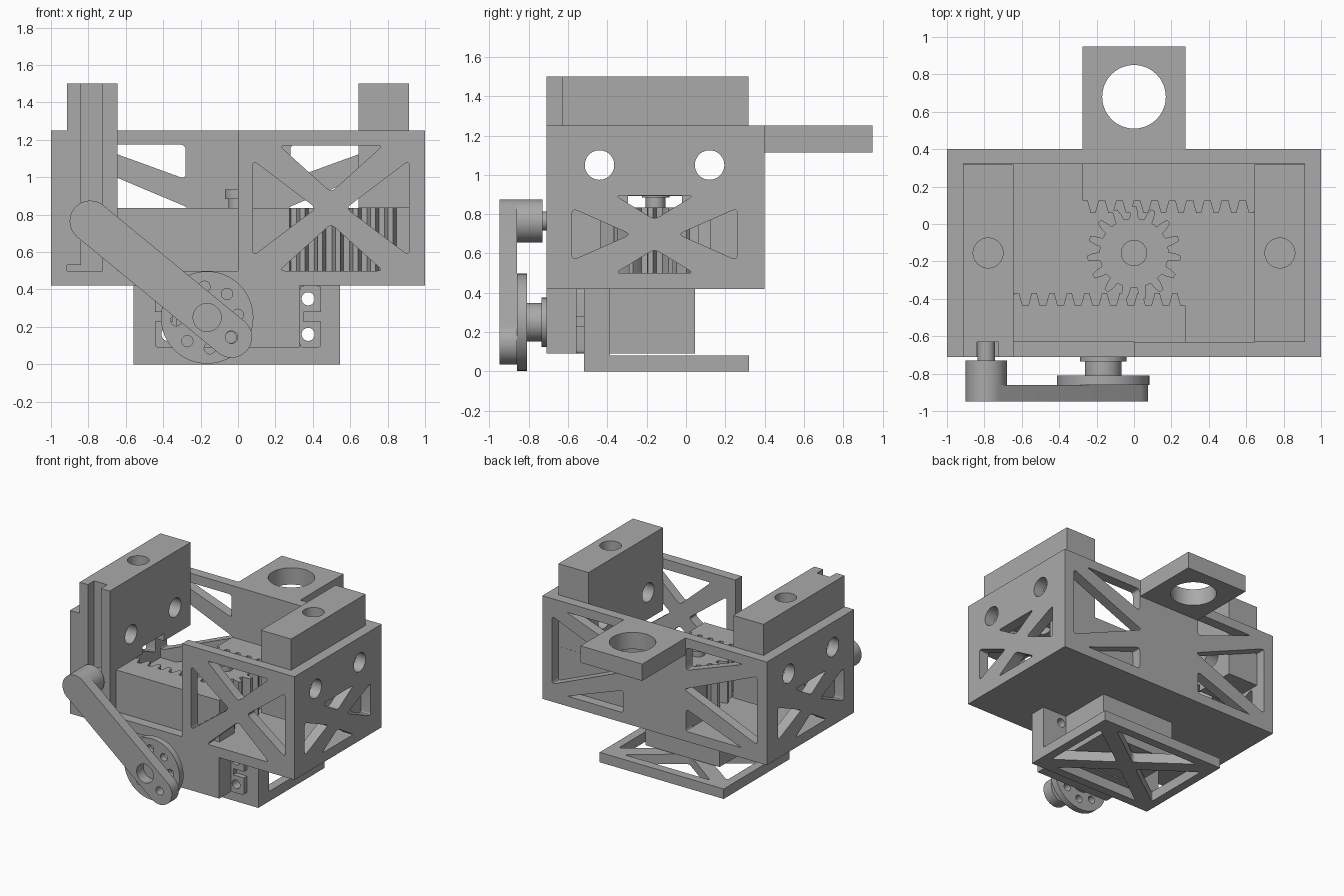
import bpy, bmesh, math

cube = bpy.data.objects.get("Cube")
if cube:
    bpy.data.objects.remove(cube, do_unlink=True)

grey = bpy.data.materials.new("machined grey")
grey.use_nodes = True
grey.diffuse_color = (0.4, 0.4, 0.4, 1)
grey.node_tree.nodes["Principled BSDF"].inputs["Base Color"].default_value = (0.4, 0.4, 0.4, 1)


def prism(name, pts, axis, lo, hi):
    """Extrude a 2D outline along an axis."""
    place = {"x": lambda a, b, d: (d, a, b),
             "y": lambda a, b, d: (a, d, b),
             "z": lambda a, b, d: (a, b, d)}[axis]
    bm = bmesh.new()
    low = [bm.verts.new(place(a, b, lo)) for a, b in pts]
    high = [bm.verts.new(place(a, b, hi)) for a, b in pts]
    bm.faces.new(low)
    bm.faces.new(high)
    n = len(pts)
    for i in range(n):
        j = (i + 1) % n
        bm.faces.new((low[i], low[j], high[j], high[i]))
    bmesh.ops.recalc_face_normals(bm, faces=bm.faces)
    mesh = bpy.data.meshes.new(name)
    bm.to_mesh(mesh)
    bm.free()
    mesh.materials.append(grey)
    ob = bpy.data.objects.new(name, mesh)
    bpy.context.collection.objects.link(ob)
    return ob


def box(name, x0, x1, y0, y1, z0, z1):
    return prism(name, [(x0, y0), (x1, y0), (x1, y1), (x0, y1)], "z", z0, z1)


def circle(a, b, r, n=48):
    return [(a + r * math.cos(2 * math.pi * i / n), b + r * math.sin(2 * math.pi * i / n)) for i in range(n)]


def rounded(pts, r=0.03):
    """Soften each corner of an outline with a small curve."""
    out = []
    for i, (px, py) in enumerate(pts):
        ends = []
        for qx, qy in (pts[i - 1], pts[(i + 1) % len(pts)]):
            d = math.hypot(qx - px, qy - py)
            t = min(r, d * 0.4) / d
            ends.append((px + (qx - px) * t, py + (qy - py) * t))
        (ax, ay), (bx, by) = ends
        for k in range(5):
            t = k / 4
            out.append(((1 - t) ** 2 * ax + 2 * t * (1 - t) * px + t * t * bx,
                        (1 - t) ** 2 * ay + 2 * t * (1 - t) * py + t * t * by))
    return out


def cut(ob, *cutters):
    """Subtract each cutter, then discard it."""
    for c in cutters:
        c.hide_render = True
        mod = ob.modifiers.new("cut", "BOOLEAN")
        mod.operation = "DIFFERENCE"
        mod.solver = "EXACT"
        mod.object = c
        deps = bpy.context.evaluated_depsgraph_get()
        mesh = bpy.data.meshes.new_from_object(ob.evaluated_get(deps))
        ob.modifiers.clear()
        ob.data = mesh
        bpy.data.objects.remove(c, do_unlink=True)


def cross(a0, a1, b0, b1, sa, sb, ga, gb):
    """Four triangles leaving an X brace: s insets the ends, g offsets the apexes."""
    ca, cb = (a0 + a1) / 2, (b0 + b1) / 2
    return [[(a0 + sa, b1), (a1 - sa, b1), (ca, cb + gb)],
            [(a0 + sa, b0), (a1 - sa, b0), (ca, cb - gb)],
            [(a0, b0 + sb), (a0, b1 - sb), (ca - ga, cb)],
            [(a1, b0 + sb), (a1, b1 - sb), (ca + ga, cb)]]


def windows(ob, shapes, axis, lo, hi):
    cut(ob, *[prism("window", rounded(s), axis, lo, hi) for s in shapes])


def drill(ob, centres, r, axis, lo, hi):
    cut(ob, *[prism("drill", circle(a, b, r), axis, lo, hi) for a, b in centres])


# Housing: floor and four braced walls
box("floor", -1, 1, -0.71, 0.4, 0.42, 0.5)
front = box("front_wall", 0, 0.915, -0.71, -0.63, 0.5, 1.25)
windows(front, cross(0.08, 0.915, 0.5, 1.17, 0.14, 0.08, 0.08, 0.085), "y", -0.8, -0.5)

back = box("back_wall", -0.915, 0.915, 0.32, 0.4, 0.5, 1.25)
for s in (-1, 1):
    for flip in (-1, 1):
        corner = [(0.79, 1.175), (0.28, 1.175), (0.28, 0.99)]
        windows(back, [[(s * x, 0.835 + flip * (z - 0.835)) for x, z in corner]], "y", 0.2, 0.5)
    windows(back, [[(s * 0.914, 1.11), (s * 0.914, 0.56), (s * 0.26, 0.835)]], "y", 0.2, 0.5)

for side, s in (("left", 1), ("right", -1)):
    x0, x1 = sorted((s * 0.915, s))
    wall = box(side + "_end_wall", x0, x1, -0.71, 0.4, 0.5, 1.25)
    shapes = cross(-0.58, 0.26, 0.5, 0.895, 0.22, 0.065, 0.12, 0.075)
    windows(wall, shapes, "x", x0 - 0.05, x1 + 0.05)
    drill(wall, [(-0.44, 1.05), (0.12, 1.05)], 0.075, "x", x0 - 0.05, x1 + 0.05)

# Rear mounting tab
tab = box("rear_mount_tab", -0.275, 0.275, 0.4, 0.95, 1.115, 1.25)
drill(tab, [(0, 0.68)], 0.17, "z", 1, 1.4)

# Sliding jaws
for side, s in (("left", 1), ("right", -1)):
    x0, x1 = sorted((s * 0.645, s * 0.914))
    jaw = box(side + "_jaw", x0, x1, -0.63, 0.319, 0.835, 1.5)
    drill(jaw, [(-0.44, 1.05), (0.12, 1.05)], 0.075, "x", x0 - 0.1, x1 + 0.1)
    cut(jaw, box("notch", x0 - 0.1, x1 + 0.1, -0.295, -0.02, 0.7, 0.893))
    drill(jaw, [(s * 0.78, -0.155)], 0.08, "z", 0.86, 1.6)
box("slot_outer_rail", -0.914, -0.84, -0.71, -0.63, 0.53, 1.5)
box("slot_inner_rail", -0.725, -0.645, -0.71, -0.63, 0.5, 1.5)

# Toothed racks, one turned half round from the other
PITCH, CY = 0.094, -0.155
outline = [(0.914, 0.475), (-0.275, 0.475), (-0.275, 0.28)]
x = -0.25
while x + PITCH < 0.914:
    outline += [(x, 0.28), (x + 0.018, 0.215), (x + 0.045, 0.215), (x + 0.063, 0.28)]
    x += PITCH
outline.append((0.914, 0.28))
for name, s in (("rear_rack", 1), ("front_rack", -1)):
    prism(name, [(s * a, CY + s * b) for a, b in outline], "z", 0.5, 0.835)

# Pinion gear and its shaft
teeth = 15
gear = []
for i in range(teeth):
    for frac, r in ((-0.3, 0.185), (-0.24, 0.215), (-0.12, 0.25), (0.12, 0.25), (0.24, 0.215), (0.3, 0.185)):
        a = 2 * math.pi * (i + frac) / teeth + math.pi / 2
        gear.append((r * math.cos(a), CY + r * math.sin(a)))
prism("pinion_gear", gear, "z", 0.5, 0.835)
prism("pinion_shaft", circle(0, CY, 0.05), "z", 0.835, 0.885)
prism("shaft_cap", circle(0, CY, 0.07), "z", 0.885, 0.935)

# Motor bracket
base = box("bracket_base", -0.56, 0.545, -0.52, 0.32, 0, 0.08)
windows(base, cross(-0.49, 0.475, -0.45, 0.25, 0.1, 0.07, 0.09, 0.07), "z", -0.1, 0.2)
plate = box("bracket_plate", -0.56, 0.545, -0.52, -0.387, 0.08, 0.42)
holes = [(s * 0.375, z) for s in (-1, 1) for z in (0.16, 0.35)]
drill(plate, holes, 0.035, "y", -0.7, -0.2)

# Motor
box("motor_body", -0.33, 0.33, -0.387, 0.045, 0.09, 0.42)
box("motor_front", -0.33, 0.33, -0.71, -0.52, 0.09, 0.42)
for side, s in (("left", 1), ("right", -1)):
    x0, x1 = sorted((s * 0.33, s * 0.445))
    ear = prism(side + "_motor_ear", rounded([(x0, 0.09), (x1, 0.09), (x1, 0.42), (x0, 0.42)], 0.02), "y", -0.56, -0.52)
    drill(ear, holes, 0.035, "y", -0.7, -0.4)
    y0, y1 = sorted((s * 0.35, s * 0.5))
    cut(ear, box("ear_slot", y0, y1, -0.7, -0.4, 0.23, 0.28))

# Output wheel
HX, HZ = -0.165, 0.25
prism("output_collar", circle(HX, HZ, 0.125), "y", -0.735, -0.71)
prism("output_hub", circle(HX, HZ, 0.098), "y", -0.81, -0.735)
wheel = prism("output_wheel", circle(HX, HZ, 0.247, 64), "y", -0.86, -0.81)
ring = [(HX + 0.165 * math.cos(math.radians(a)), HZ + 0.165 * math.sin(math.radians(a)))
        for a in range(-40, 320, 45)]
drill(wheel, ring, 0.03, "y", -0.9, -0.7)

# Crank arm with its boss and pin
PX, PZ, EX, EZ, R = -0.79, 0.765, -0.035, 0.145, 0.11
ang = math.atan2(EZ - PZ, EX - PX)
arm_pts = []
for cx, cz, start in ((EX, EZ, ang - math.pi / 2), (PX, PZ, ang + math.pi / 2)):
    for i in range(25):
        a = start + math.pi * i / 24
        arm_pts.append((cx + R * math.cos(a), cz + R * math.sin(a)))
arm = prism("crank_arm", arm_pts, "y", -0.948, -0.86)
drill(arm, [(HX, HZ)], 0.075, "y", -1, -0.8)
drill(arm, [(EX, EZ)], 0.033, "y", -1, -0.8)
prism("crank_boss", circle(PX, PZ, R), "y", -0.86, -0.73)
prism("crank_pin", circle(PX, PZ, 0.048), "y", -0.73, -0.63)

# Smooth the round surfaces, keep edges sharp
bpy.ops.object.select_all(action="DESELECT")
for ob in bpy.context.collection.objects:
    if ob.type == "MESH":
        ob.select_set(True)
        bpy.context.view_layer.objects.active = ob
bpy.ops.object.shade_smooth_by_angle(angle=math.radians(25))
